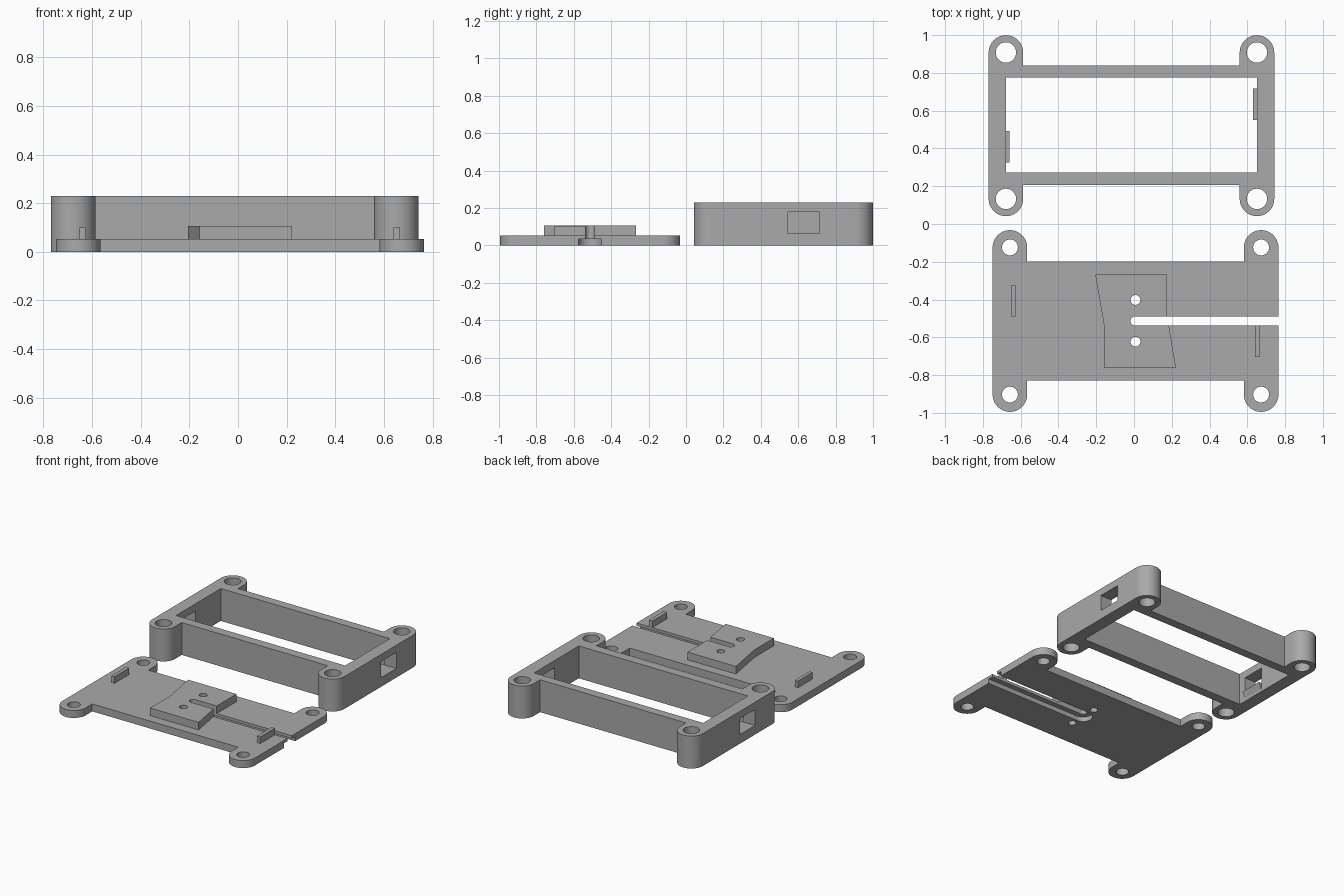
import bpy, bmesh, math

if "Cube" in bpy.data.objects:
    bpy.data.objects.remove(bpy.data.objects["Cube"])

grey = bpy.data.materials.new("plain grey")
grey.diffuse_color = (0.4, 0.4, 0.4, 1)
grey.use_nodes = True
grey.node_tree.nodes["Principled BSDF"].inputs["Base Color"].default_value = grey.diffuse_color


def prism(name, pts, z0, z1):
    """Extrude a flat outline from z0 to z1."""
    bm = bmesh.new()
    base = bm.faces.new([bm.verts.new((x, y, z0)) for x, y in pts])
    out = bmesh.ops.extrude_face_region(bm, geom=[base])
    for v in out["geom"]:
        if isinstance(v, bmesh.types.BMVert):
            v.co.z = z1
    bmesh.ops.recalc_face_normals(bm, faces=bm.faces)
    mesh = bpy.data.meshes.new(name)
    bm.to_mesh(mesh)
    bm.free()
    mesh.materials.append(grey)
    ob = bpy.data.objects.new(name, mesh)
    bpy.context.collection.objects.link(ob)
    return ob


def arc(cx, cy, r, a0, a1, n=24):
    return [(cx + r * math.cos(math.radians(a0 + (a1 - a0) * i / n)),
             cy + r * math.sin(math.radians(a0 + (a1 - a0) * i / n))) for i in range(n + 1)]


def box(name, x0, x1, y0, y1, z0, z1):
    return prism(name, [(x0, y0), (x1, y0), (x1, y1), (x0, y1)], z0, z1)


def hole(x, y, r):
    return prism("hole_cutter", arc(x, y, r, 0, 360, 40)[:-1], -0.1, 0.4)


def slot(r, z0, z1):
    # round-ended channel running out through the right edge
    return prism("slot_cutter", [(0.9, SLOT_Y + r)] + arc(0.006, SLOT_Y, r, 90, 270)
                 + [(0.9, SLOT_Y - r)], z0, z1)


def cut(ob, cutters):
    bpy.context.view_layer.objects.active = ob
    for c in cutters:
        m = ob.modifiers.new("cut", "BOOLEAN")
        m.operation, m.solver, m.object = "DIFFERENCE", "EXACT", c
        bpy.ops.object.modifier_apply(modifier=m.name)
        bpy.data.objects.remove(c)


def eared_outline(xl, xr, yb, yt, body_b, body_t, r):
    """Rectangle with a round-ended ear at each corner."""
    return ([(xl + r, body_b), (xr - r, body_b)] + arc(xr, yb, r, 180, 360)
            + arc(xr, yt, r, 0, 180) + [(xr - r, body_t), (xl + r, body_t)]
            + arc(xl, yt, r, 0, 180) + arc(xl, yb, r, 180, 360))


SLOT_Y = -0.513
EAR = 0.0915

# Open case frame with screw posts and a window in each end wall
XL, XR, YB, YT, H = -0.678, 0.651, 0.133, 0.908, 0.23
frame = prism("case_frame", eared_outline(XL, XR, YB, YT, 0.207, 0.838, EAR), 0, H)
cut(frame, [box("opening_cutter", XL, XR, 0.273, 0.775, -0.1, 0.4),
            box("window_cutter", 0.6, 0.8, 0.545, 0.715, 0.065, 0.178),
            box("window_cutter", -0.8, -0.6, 0.325, 0.493, 0.065, 0.178)]
    + [hole(x, y, 0.054) for x in (XL, XR) for y in (YB, YT)])

# Small snap ridges under the windows, sloping out of the wall
for name, wall, side, y0, y1 in (("left_snap_ridge", XL, 1, 0.325, 0.493),
                                 ("right_snap_ridge", XR, -1, 0.55, 0.718)):
    ridge = box(name, wall - side * 0.01, wall + side * 0.02, y0, y1, 0.02, 0.065)
    for v in ridge.data.vertices:
        if v.co.z < 0.03 and abs(v.co.x) < abs(wall):
            v.co.x = wall

# Flat lid with ears, cable slot and a wider groove underneath
LXL, LXR, LYB, LYT, T = -0.657, 0.673, -0.903, -0.124, 0.053
lid = prism("lid_plate", eared_outline(LXL, LXR, LYB, LYT, -0.828, -0.199, EAR), 0, T)
cut(lid, [slot(0.0245, -0.1, 0.4), slot(0.0625, -0.1, 0.033),
          hole(0.008, -0.402, 0.026), hole(0.008, -0.623, 0.026)]
    + [hole(x, y, 0.042) for x in (LXL, LXR) for y in (LYB, LYT)])

# Raised pad around the slot end
pad = prism("raised_pad", [(-0.205, -0.267), (-0.158, -0.54), (-0.158, -0.76), (0.222, -0.76),
                           (0.183, -0.53), (0.175, -0.49), (0.175, -0.267)], T, 0.107)
cut(pad, [slot(0.0245, -0.1, 0.4), hole(0.008, -0.402, 0.026), hole(0.008, -0.623, 0.026)])

# Upright locating tabs on the lid
box("left_tab", -0.652, -0.627, -0.49, -0.325, T, 0.1)
box("right_tab", 0.64, 0.667, -0.703, -0.538, T, 0.1)

# Smooth round surfaces, keep edges crisp
for ob in list(bpy.context.scene.objects):
    bpy.ops.object.select_all(action="DESELECT")
    ob.select_set(True)
    bpy.context.view_layer.objects.active = ob
    bpy.ops.object.shade_smooth_by_angle(angle=math.radians(30))
